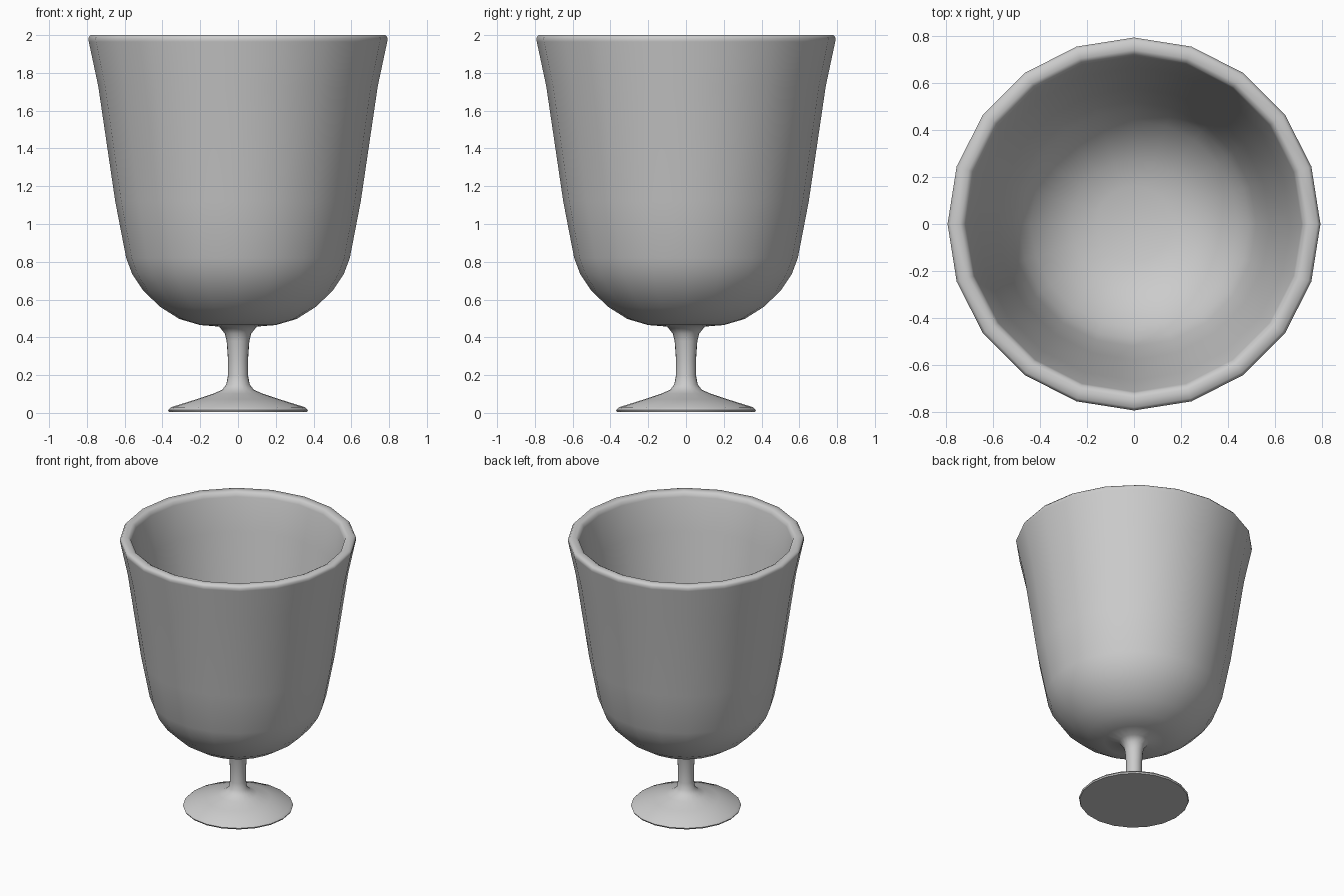
import bpy, bmesh, math

if "Cube" in bpy.data.objects:
    bpy.data.objects.remove(bpy.data.objects["Cube"])

SIDES = 20


def lathe(name, profile):
    """Spin an (r, z) profile around the z axis; r = 0 makes a pole."""
    bm = bmesh.new()
    rings = []
    for r, z in profile:
        if r == 0:
            rings.append([bm.verts.new((0, 0, z))] * SIDES)
        else:
            rings.append([bm.verts.new((r * math.cos(i * math.tau / SIDES),
                                        r * math.sin(i * math.tau / SIDES), z))
                          for i in range(SIDES)])
    for a, b in zip(rings, rings[1:]):
        for i in range(SIDES):
            j = (i + 1) % SIDES
            bm.faces.new(list(dict.fromkeys((a[i], a[j], b[j], b[i]))))
    bmesh.ops.recalc_face_normals(bm, faces=bm.faces)
    mesh = bpy.data.meshes.new(name)
    bm.to_mesh(mesh)
    bm.free()
    obj = bpy.data.objects.new(name, mesh)
    bpy.context.collection.objects.link(obj)
    bpy.context.view_layer.objects.active = obj
    obj.select_set(True)
    bpy.ops.object.shade_smooth_by_angle(angle=math.radians(50))
    obj.select_set(False)
    return obj


# Foot and stem, flaring into the underside of the bowl
foot = [(0, 0.005), (0.365, 0.005), (0.37, 0.015), (0.355, 0.03)]
stem = [(0.22, 0.072), (0.13, 0.102), (0.085, 0.122), (0.062, 0.15),
        (0.053, 0.2), (0.053, 0.28), (0.06, 0.38), (0.07, 0.42), (0.1, 0.457)]

# Outside of the bowl
outer = [(0.2, 0.465), (0.31, 0.497), (0.41, 0.56), (0.5, 0.645),
         (0.56, 0.735), (0.592, 0.82), (0.65, 1.12), (0.74, 1.73)]

# Rounded rim
rim = [(0.79, 1.965), (0.793, 1.985), (0.78, 2.0), (0.74, 2.0), (0.722, 1.99), (0.714, 1.965)]

# Inside of the bowl
inner = [(0.665, 1.73), (0.578, 1.12), (0.52, 0.84), (0.49, 0.765),
         (0.44, 0.69), (0.36, 0.615), (0.27, 0.56), (0.16, 0.53), (0, 0.52)]

lathe("goblet", foot + stem + outer + rim + inner)
